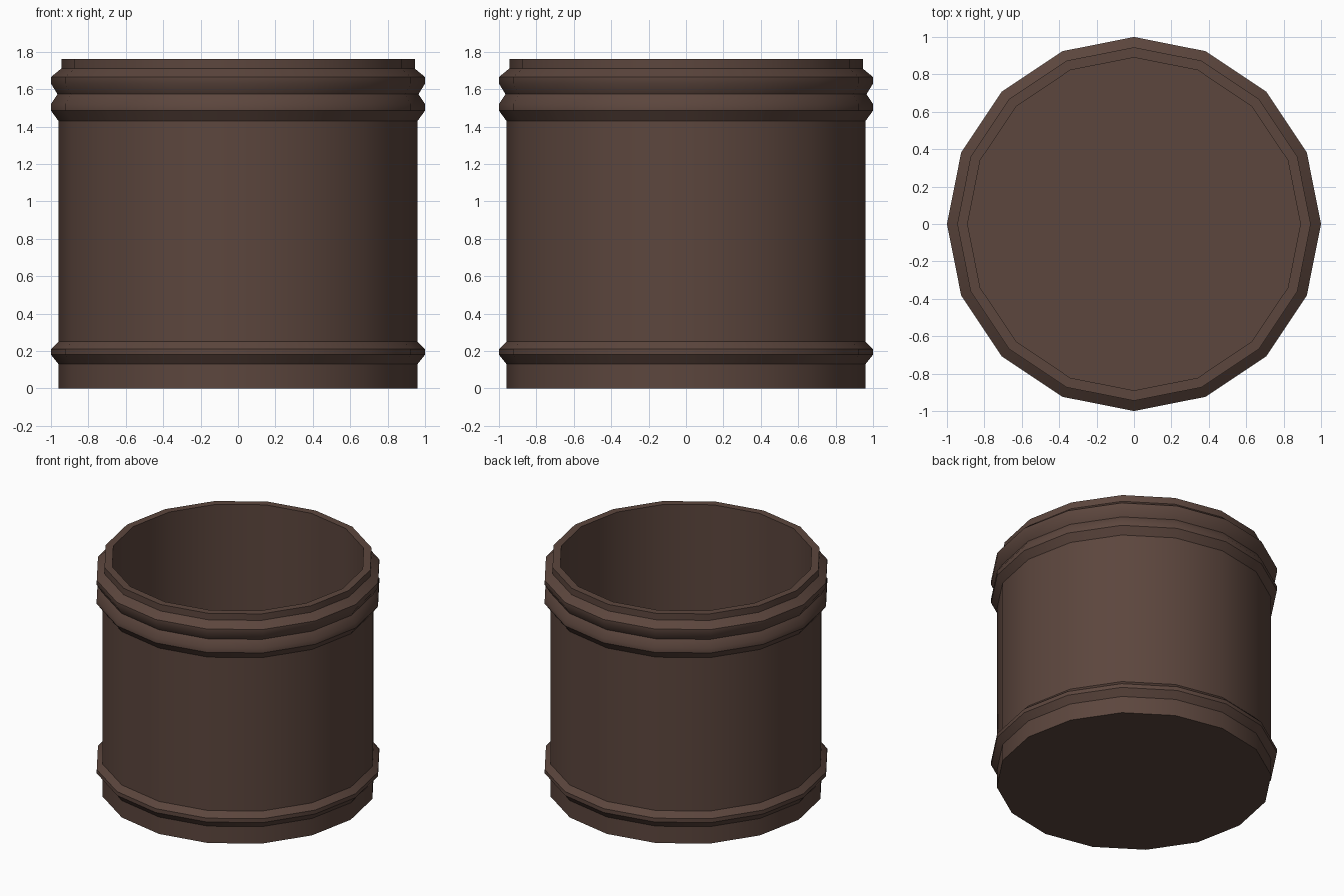
import bpy, bmesh, math

if "Cube" in bpy.data.objects:
    bpy.data.objects.remove(bpy.data.objects["Cube"])

SIDES = 16

# one flat colour
brown = bpy.data.materials.new("dark brown")
brown.diffuse_color = (0.107, 0.061, 0.047, 1)
brown.use_nodes = True
brown.node_tree.nodes["Principled BSDF"].inputs["Base Color"].default_value = brown.diffuse_color

# profile (radius, z): underside, outer wall with hoops, rim, inner wall, floor
profile = [
    (0.96, 0.0), (0.96, 0.13),
    (1.0, 0.18), (1.0, 0.21), (0.96, 0.25),       # lower hoop
    (0.96, 1.43),
    (1.0, 1.485), (1.0, 1.52), (0.965, 1.573),    # upper hoops
    (1.0, 1.63), (1.0, 1.665), (0.945, 1.71),
    (0.945, 1.76), (0.89, 1.76),                  # rim
    (0.89, 0.08),                                 # inner wall
]

bm = bmesh.new()
rings = []
for r, z in profile:
    rings.append([bm.verts.new((r * math.cos(2 * math.pi * i / SIDES),
                                r * math.sin(2 * math.pi * i / SIDES), z))
                  for i in range(SIDES)])
for a, b in zip(rings, rings[1:]):
    for i in range(SIDES):
        j = (i + 1) % SIDES
        bm.faces.new((a[i], a[j], b[j], b[i]))
bm.faces.new(rings[0][::-1])   # underside
bm.faces.new(rings[-1])        # inner floor
bmesh.ops.recalc_face_normals(bm, faces=bm.faces)

mesh = bpy.data.meshes.new("pot")
bm.to_mesh(mesh)
bm.free()
mesh.materials.append(brown)
pot = bpy.data.objects.new("pot", mesh)
bpy.context.collection.objects.link(pot)

# smooth round the wall, crisp at hoops and rim
bpy.context.view_layer.objects.active = pot
pot.select_set(True)
bpy.ops.object.shade_smooth_by_angle(angle=math.radians(35))
